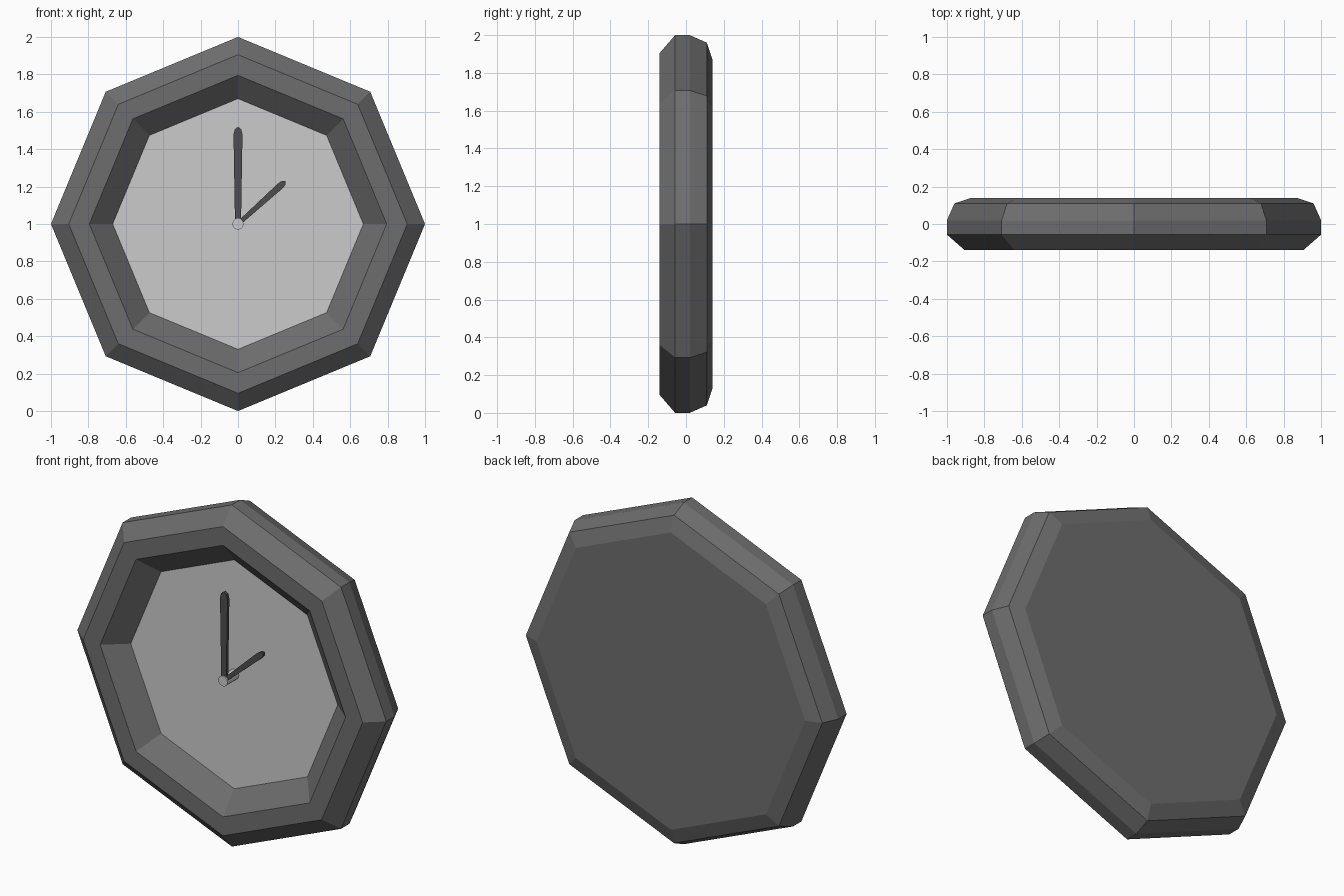
import bpy, bmesh, math
from mathutils import Vector

cube = bpy.data.objects.get("Cube")
if cube:
    bpy.data.objects.remove(cube, do_unlink=True)


def material(name, value):
    m = bpy.data.materials.new(name)
    m.use_nodes = True
    colour = (value, value, value, 1)
    m.diffuse_color = colour
    m.node_tree.nodes["Principled BSDF"].inputs["Base Color"].default_value = colour
    return m


FRAME = material("frame grey", 0.155)
DIAL = material("dial light grey", 0.6)
HAND = material("hand dark grey", 0.075)
CENTRE = Vector((0, 0, 1))


def lathe(name, profile, sides, mat, cap_start=True, cap_end=True):
    """Sweep (radius, y) points around the y axis with corners at top and sides."""
    bm = bmesh.new()
    rings = []
    for r, y in profile:
        angles = [math.tau * i / sides for i in range(sides)]
        rings.append([bm.verts.new(CENTRE + Vector((r * math.sin(a), y, r * math.cos(a))))
                      for a in angles])
    for a, b in zip(rings, rings[1:]):
        for i in range(sides):
            j = (i + 1) % sides
            bm.faces.new((a[i], a[j], b[j], b[i]))
    if cap_start:
        bm.faces.new(rings[0])
    if cap_end:
        bm.faces.new(rings[-1])
    return finish(name, bm, mat)


def finish(name, bm, mat):
    bmesh.ops.recalc_face_normals(bm, faces=bm.faces)
    mesh = bpy.data.meshes.new(name)
    bm.to_mesh(mesh)
    bm.free()
    mesh.materials.append(mat)
    obj = bpy.data.objects.new(name, mesh)
    bpy.context.collection.objects.link(obj)
    return obj


def hand(name, half_outline, angle, front, thick):
    """Extrude a mirrored outline of (half width, distance) and turn it clockwise."""
    pts = half_outline + [(-w, d) for w, d in reversed(half_outline) if w > 0]
    c, s = math.cos(angle), math.sin(angle)
    bm = bmesh.new()
    face = bm.faces.new([bm.verts.new(CENTRE + Vector((w * c + d * s, front, d * c - w * s)))
                         for w, d in pts])
    new = bmesh.ops.extrude_face_region(bm, geom=[face])["geom"]
    bmesh.ops.translate(bm, vec=(0, thick, 0),
                        verts=[v for v in new if isinstance(v, bmesh.types.BMVert)])
    return finish(name, bm, HAND)


# Octagonal case: recess wall, flat rim, chamfers and closed back
FACE_Y = -0.035
case = lathe("clock_case", [(0.67, FACE_Y), (0.795, -0.14), (0.905, -0.14), (1, -0.057),
                            (1, 0.02), (0.96, 0.11), (0.87, 0.14)], 8, FRAME)

# The recessed floor of the case is the dial
case.data.materials.append(DIAL)
for p in case.data.polygons:
    if len(p.vertices) == 8 and p.center.y < 0:
        p.material_index = 1

# Hands and centre pin
hand("minute_hand", [(0.016, 0), (0.024, 0.48), (0.017, 0.507), (0, 0.52)],
     0, -0.132, 0.018)
hand("hour_hand", [(0.011, 0), (0.018, 0.3), (0.014, 0.33), (0, 0.342)],
     math.radians(48), -0.13, 0.016)
lathe("centre_pin", [(0.03, -0.14), (0.03, FACE_Y)], 12, DIAL)
